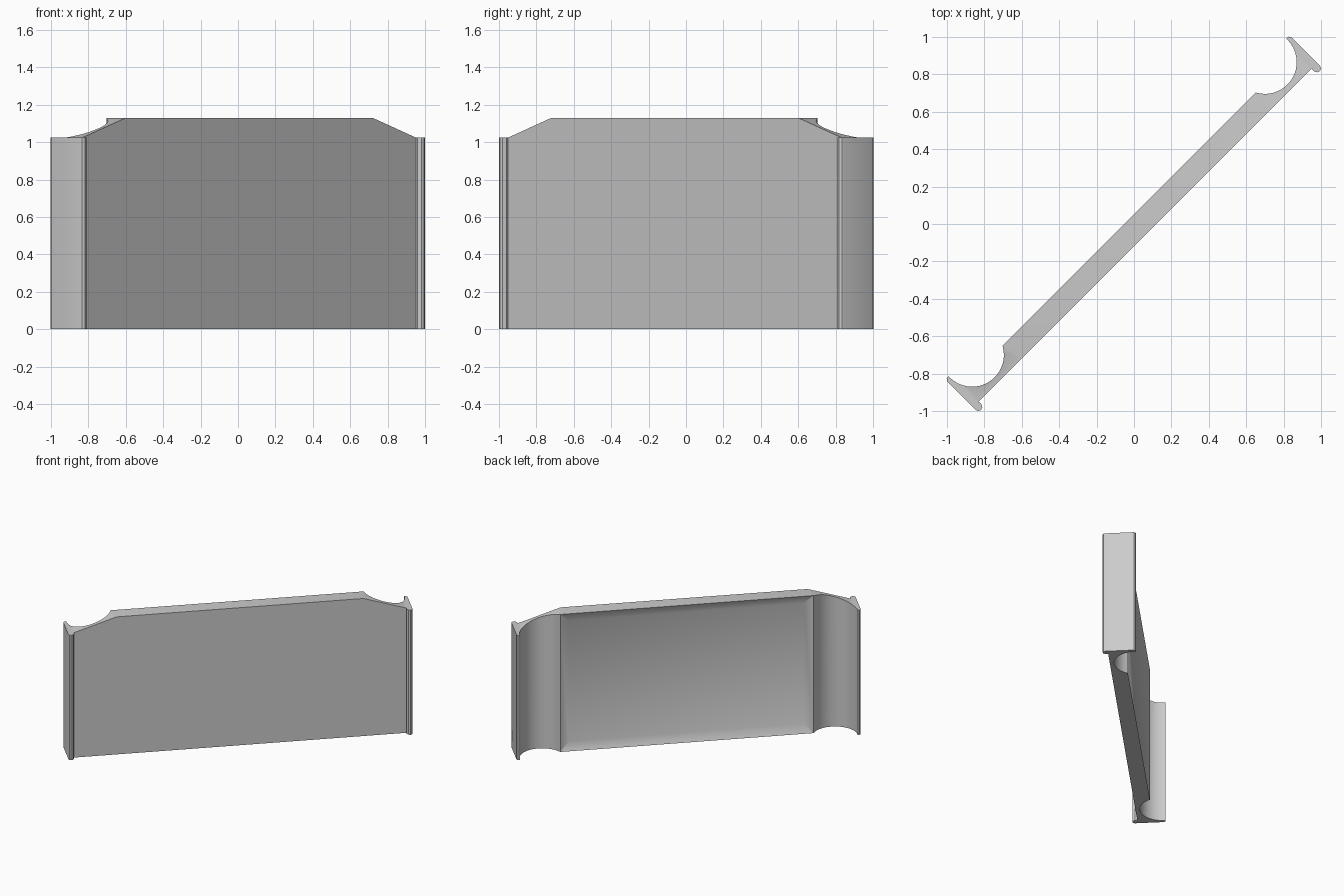
import bpy
import bmesh
import math

if "Cube" in bpy.data.objects:
    bpy.data.objects.remove(bpy.data.objects["Cube"])

HEIGHT, END_HEIGHT = 1.13, 1.025
SLOPE_IN, SLOPE_OUT = 0.933, 1.259
FRONT = -0.085

# Plan outline of one end, along the panel (u) and across it (v):
# front corner, neck, rounded flange, then the scooped channel at the back
end = [(SLOPE_IN, FRONT), (SLOPE_OUT, FRONT), (1.257, -0.102), (1.268, -0.121),
       (1.283, -0.125), (1.296, -0.118), (1.301, -0.106), (1.301, 0.113), (1.291, 0.125)]
arc_start = len(end)
for k in range(15, -1, -1):
    a = math.radians(208 + 155 * k / 15)
    end.append((1.107 + 0.17 * math.cos(a), 0.117 + 0.17 * math.sin(a)))
n = len(end)
outline = end + [(-u, v) for u, v in reversed(end)]
total = len(outline)


def top_height(i):
    """Flat along the middle, sloping down to the lower end flanges."""
    if i in (n - 1, n):
        return HEIGHT
    t = (abs(outline[i][0]) - SLOPE_IN) / (SLOPE_OUT - SLOPE_IN)
    return HEIGHT + (END_HEIGHT - HEIGHT) * min(max(t, 0), 1)


def place(u, v, z):
    """Turn the panel onto the diagonal."""
    r = math.sqrt(0.5)
    return ((u - v) * r, (u + v) * r, z)


bm = bmesh.new()
low = [bm.verts.new(place(u, v, 0)) for u, v in outline]
high = [bm.verts.new(place(u, v, top_height(i))) for i, (u, v) in enumerate(outline)]

# Side walls
walls = []
for i in range(total):
    j = (i + 1) % total
    walls.append(bm.faces.new((low[i], low[j], high[j], high[i])))

# Top and bottom: middle, sloped necks and flat flanges
split = arc_start + 3
neck = [0, 1] + list(range(split, n))
flange = list(range(1, split + 1))
caps = [[0, n - 1, n, total - 1], neck, flange]
caps += [[total - 1 - i for i in c] for c in (neck, flange)]
for cap in caps:
    bm.faces.new([high[i] for i in cap])
    bm.faces.new([low[i] for i in cap])
bmesh.ops.recalc_face_normals(bm, faces=bm.faces)

# Shallow dished panel on the back
bmesh.ops.inset_region(bm, faces=[walls[n - 1]], thickness=0.07, depth=-0.03,
                       use_even_offset=True)

mesh = bpy.data.meshes.new("barrier_panel")
bm.to_mesh(mesh)
bm.free()
panel = bpy.data.objects.new("barrier_panel", mesh)
bpy.context.collection.objects.link(panel)

grey = bpy.data.materials.new("light_grey")
grey.diffuse_color = (0.6, 0.6, 0.6, 1)
grey.use_nodes = True
grey.node_tree.nodes["Principled BSDF"].inputs["Base Color"].default_value = grey.diffuse_color
mesh.materials.append(grey)

bpy.context.view_layer.objects.active = panel
panel.select_set(True)
bpy.ops.object.shade_smooth_by_angle(angle=math.radians(30))
